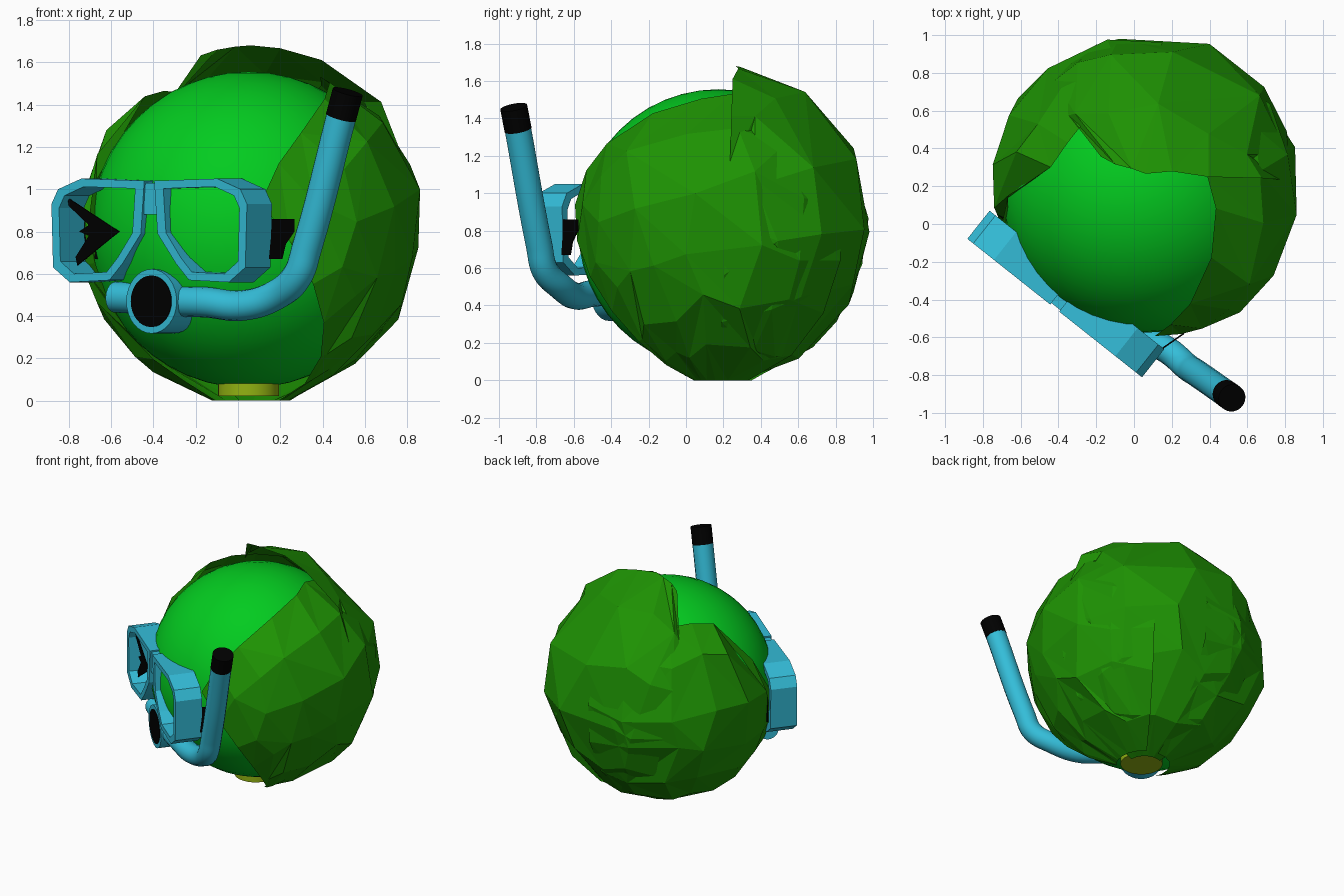
import bpy, bmesh, math, random
from mathutils import Vector, Matrix

if "Cube" in bpy.data.objects:
    bpy.data.objects.remove(bpy.data.objects["Cube"])
random.seed(4)


def material(name, rgb):
    m = bpy.data.materials.new(name)
    m.use_nodes = True
    m.diffuse_color = (*rgb, 1)
    m.node_tree.nodes["Principled BSDF"].inputs["Base Color"].default_value = (*rgb, 1)
    return m


BRIGHT = material("bright green", (0.001, 0.6, 0.014))
LEAF = material("leaf green", (0.013, 0.29, 0.001))
BLUE = material("sea blue", (0.034, 0.51, 0.69))
BLACK = material("black", (0.0, 0.0, 0.0))
OLIVE = material("stalk olive", (0.29, 0.45, 0.006))

# Mask frame: x runs along the mask, y goes back towards the head
MASK = Matrix.Translation((-0.42, -0.445, 0)) @ Matrix.Rotation(math.radians(-38.4), 4, 'Z')


def finish(obj, name, mat, smooth=False):
    obj.name = name
    obj.data.materials.append(mat)
    if smooth:
        bpy.ops.object.select_all(action='DESELECT')
        obj.select_set(True)
        bpy.context.view_layer.objects.active = obj
        bpy.ops.object.shade_smooth_by_angle(angle=math.radians(35))
    return obj


def from_bmesh(bm, name, mat, matrix=None, fix=True):
    if fix:
        bmesh.ops.recalc_face_normals(bm, faces=bm.faces)
    me = bpy.data.meshes.new(name)
    bm.to_mesh(me)
    bm.free()
    obj = bpy.data.objects.new(name, me)
    bpy.context.collection.objects.link(obj)
    if matrix:
        obj.matrix_world = matrix
    return finish(obj, name, mat)


def rod(name, a, b, radius, mat, sides=32):
    a, b = Vector(a), Vector(b)
    bpy.ops.mesh.primitive_cylinder_add(vertices=sides, radius=radius, depth=(b - a).length,
                                        location=(a + b) / 2)
    obj = bpy.context.object
    obj.rotation_euler = (b - a).to_track_quat('Z', 'Y').to_euler()
    return finish(obj, name, mat, True)


def plate(name, outline, y0, y1, mat, matrix):
    # Solid slab from an outline in the x-z plane
    bm = bmesh.new()
    face = bm.faces.new([bm.verts.new((x, y0, z)) for x, z in outline])
    ext = bmesh.ops.extrude_face_region(bm, geom=[face])["geom"]
    verts = [g for g in ext if isinstance(g, bmesh.types.BMVert)]
    bmesh.ops.translate(bm, verts=verts, vec=(0, y1 - y0, 0))
    return from_bmesh(bm, name, mat, matrix)


# Round head
bpy.ops.mesh.primitive_uv_sphere_add(segments=48, ring_count=24, radius=0.748,
                                     location=(0.05, 0.172, 0.808))
finish(bpy.context.object, "head_core", BRIGHT, True)

# Stalk under the head
rod("stalk", (0.05, 0.14, 0.022), (0.05, 0.14, 0.09), 0.145, OLIVE)


# Crumpled wrapping leaves; columns are (azimuth low, azimuth high, top elevation)
def leaf(name, columns, base, flare, lift, bottom, rows=6):
    centre = Vector((0.055, 0.177, 0.83))
    bm = bmesh.new()
    grid = []
    for i, (low, high, top) in enumerate(columns):
        swell = math.sin(math.pi * i / (len(columns) - 1))
        line = []
        for j in range(rows + 1):
            t = j / rows
            el = bottom + (top - bottom) * t
            az = low + (high - low) * t ** 1.6
            r = base + lift * (1 - t) * (1 - swell) + swell * random.uniform(0.025, 0.07)
            if swell > 0.01 and 0 < j < rows:
                az += random.uniform(-5, 5)
                el += random.uniform(-5, 5)
            if j == rows:
                r = base + flare
            e, a = math.radians(el), math.radians(az)
            if j == 0:
                r = centre.z / -math.sin(e)
            direction = Vector((math.cos(e) * math.cos(a), math.cos(e) * math.sin(a), math.sin(e)))
            line.append(bm.verts.new(centre + direction * r))
        grid.append(line)
    for i in range(len(grid) - 1):
        for j in range(rows):
            a, b = grid[i][j], grid[i + 1][j]
            c, d = grid[i + 1][j + 1], grid[i][j + 1]
            tris = ((a, b, c), (a, c, d)) if random.random() < 0.5 else ((a, b, d), (b, c, d))
            for tri in tris:
                bm.faces.new(tri)
    from_bmesh(bm, name, LEAF, fix=False)


leaf("left_side_leaf", [(-45, -86, 8), (-38, -79, 22), (-30, -68, 34), (-20, -45, 50),
                        (-6, -14, 60), (14, 12, 64), (35, 35, 58), (55, 55, 50)],
     0.775, 0.005, 0.08, -77)
leaf("right_side_leaf", [(82, 84, 48), (105, 108, 50), (128, 128, 52), (148, 148, 53),
                         (168, 166, 50), (186, 182, 25), (205, 196, 0)],
     0.785, 0.01, 0.03, -78)
leaf("back_leaf", [(0, 6, 43), (22, 12, 66), (42, 35, 78), (62, 85, 84), (82, 120, 81),
                   (100, 138, 76), (115, 142, 70)], 0.79, 0.065, 0.02, -82)

# Mask rims, one per lens, mirrored along the mask
RIM = [(0.03, 1.04), (0.41, 1.05), (0.55, 1.0), (0.59, 0.93), (0.58, 0.63),
       (0.48, 0.56), (0.24, 0.57), (0.16, 0.65), (0.05, 0.79)]
for side, name in ((1, "left_rim"), (-1, "right_rim")):
    cx, cz = 0.335, 0.81
    bm = bmesh.new()
    loops = []
    for scale_x, scale_z, y in ((1, 1, 0), (1, 1, 0.19), (0.82, 0.84, 0.19), (0.82, 0.84, 0)):
        loops.append([bm.verts.new((side * (cx + (x - cx) * scale_x), y, cz + (z - cz) * scale_z))
                      for x, z in RIM])
    n = len(RIM)
    for k in range(4):
        p, q = loops[k], loops[(k + 1) % 4]
        for i in range(n):
            bm.faces.new((p[i], p[(i + 1) % n], q[(i + 1) % n], q[i]))
    from_bmesh(bm, name, BLUE, MASK)

# Bridge between the lenses
plate("mask_bridge", [(-0.04, 0.88), (0.04, 0.88), (0.04, 1.03), (-0.04, 1.03)],
      0.01, 0.18, BLUE, MASK)

# Strap ends
plate("right_strap_arrow", [(-0.53, 0.96), (-0.22, 0.80), (-0.47, 0.64), (-0.48, 0.68),
                            (-0.40, 0.78), (-0.46, 0.80), (-0.40, 0.83), (-0.52, 0.92)],
      0.045, 0.053, BLACK, MASK)
plate("right_strap", [(-0.55, 0.67), (-0.45, 0.67), (-0.45, 0.86), (-0.55, 0.86)],
      0.2, 0.208, BLACK, MASK)
plate("left_strap", [(0, 0.67), (0.11, 0.67), (0.13, 0.74), (0.18, 0.80), (0.18, 0.86), (0, 0.86)],
      0, 0.008, BLACK,
      Matrix.Translation((0.12, -0.685, 0)) @ Matrix.Rotation(math.radians(35), 4, 'Z'))

# Mouthpiece with dark front disc and side stub
rod("mouthpiece", MASK @ Vector((-0.01, 0.03, 0.47)), MASK @ Vector((-0.01, 0.2, 0.47)), 0.152, BLUE)
rod("mouthpiece_disc", MASK @ Vector((-0.01, 0.026, 0.47)), MASK @ Vector((-0.01, 0.034, 0.47)),
    0.122, BLACK)
rod("mouthpiece_stub", MASK @ Vector((-0.3, 0.12, 0.49)), MASK @ Vector((0, 0.12, 0.475)), 0.073, BLUE)

# Snorkel tube along a bent path
PATH = [(-0.29, -0.41, 0.47), (-0.15, -0.5, 0.465), (0.02, -0.59, 0.45), (0.18, -0.67, 0.5),
        (0.28, -0.755, 0.59), (0.325, -0.785, 0.72), (0.49, -0.9, 1.35)]
curve = bpy.data.curves.new("snorkel_tube", 'CURVE')
curve.dimensions = '3D'
curve.bevel_depth = 0.072
curve.bevel_resolution = 6
curve.resolution_u = 6
curve.use_fill_caps = True
spline = curve.splines.new('BEZIER')
spline.bezier_points.add(len(PATH) - 1)
for point, co in zip(spline.bezier_points, PATH):
    point.co = co
    point.handle_left_type = point.handle_right_type = 'AUTO'
tube = bpy.data.objects.new("snorkel_tube", curve)
bpy.context.collection.objects.link(tube)
bpy.ops.object.select_all(action='DESELECT')
tube.select_set(True)
bpy.context.view_layer.objects.active = tube
bpy.ops.object.convert(target='MESH')
finish(bpy.context.object, "snorkel_tube", BLUE, True)

# Dark snorkel tip
rod("snorkel_tip", (0.487, -0.898, 1.34), (0.519, -0.921, 1.46), 0.073, BLACK)
